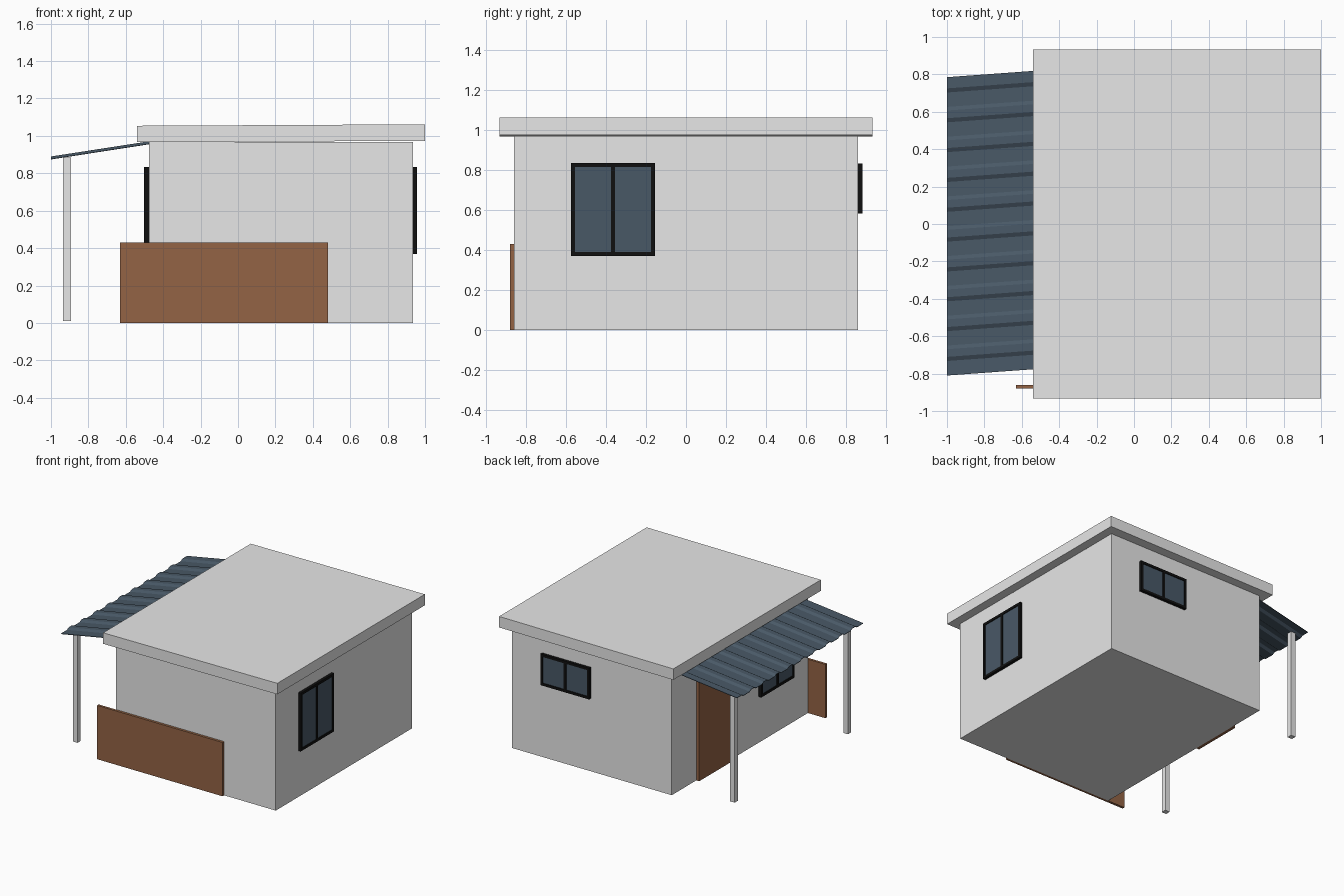
import bpy
import bmesh
import math
from mathutils import Matrix, Vector

cube = bpy.data.objects.get("Cube")
if cube:
    bpy.data.objects.remove(cube, do_unlink=True)


def material(name, rgb):
    m = bpy.data.materials.new(name)
    m.use_nodes = True
    m.diffuse_color = (*rgb, 1)
    m.node_tree.nodes["Principled BSDF"].inputs["Base Color"].default_value = (*rgb, 1)
    return m


PLASTER = material("pale_grey_plaster", (0.8, 0.8, 0.8))
WOOD = material("brown_wood", (0.295, 0.126, 0.06))
SLATE = material("slate_blue", (0.066, 0.099, 0.134))
BLACK = material("black_frame", (0.005, 0.005, 0.005))


def finish(name, bm, mat):
    mesh = bpy.data.meshes.new(name)
    bmesh.ops.recalc_face_normals(bm, faces=bm.faces)
    bm.to_mesh(mesh)
    bm.free()
    mesh.materials.append(mat)
    obj = bpy.data.objects.new(name, mesh)
    bpy.context.collection.objects.link(obj)
    return obj


def boxes(name, spans, mat, matrix=Matrix()):
    """One mesh made of boxes, each given by its (low, high) corners."""
    bm = bmesh.new()
    for low, high in spans:
        low, high = Vector(low), Vector(high)
        place = Matrix.Translation((low + high) / 2) @ Matrix.Diagonal((*(high - low), 1))
        bmesh.ops.create_cube(bm, size=1, matrix=matrix @ place)
    return finish(name, bm, mat)


def window(name, centre, width, height, turn, depth=0.022):
    """Two-pane window; local -y points out of the wall before turning."""
    w, h, f = width / 2, height / 2, 0.02
    place = Matrix.Translation(centre) @ Matrix.Rotation(turn, 4, "Z")
    rails = [((-w, -depth, s * h - f * (s > 0)), (w, 0, s * h + f * (s < 0))) for s in (-1, 1)]
    stiles = [((x, -depth, f - h), (x + f, 0, h - f)) for x in (-w, -f / 2, w - f)]
    boxes(name + "_frame", rails + stiles, BLACK, place)
    boxes(name + "_glass", [((f - w, -depth + 0.006, f - h), (w - f, 0, h - f))], SLATE, place)


# Main body
LEFT, RIGHT, SIDE = 0.936, -0.476, 0.86
boxes("walls", [((RIGHT, -SIDE, 0), (LEFT, SIDE, 0.968))], PLASTER)

# Overhanging roof slab, very slightly tilted
roof = boxes("roof_slab", [((-0.54, -0.932, 0.97), (1.0, 0.932, 1.058))], PLASTER)
for v in roof.data.vertices:
    v.co.z += 0.005 * (v.co.x - 0.23)

# Low wooden panel on the front, and the side door
boxes("front_panel", [((-0.63, -0.88, 0), (0.48, -SIDE, 0.43))], WOOD)
boxes("side_door", [((RIGHT - 0.026, 0.14, 0), (RIGHT, 0.55, 0.83))], WOOD)

# Windows on three walls
window("left_window", (LEFT, -0.365, 0.602), 0.42, 0.465, math.pi / 2)
window("right_window", (RIGHT, -0.445, 0.602), 0.42, 0.465, -math.pi / 2, 0.026)
window("back_window", (0.455, SIDE, 0.707), 0.43, 0.25, math.pi)

# Porch posts
for label, y in (("front", -0.73), ("back", 0.70)):
    boxes(label + "_porch_post", [((-0.935, y - 0.02, 0.01), (-0.894, y + 0.02, 0.884))], PLASTER)

# Corrugated porch roof: a repeated trapezoid profile swept up to the wall
PERIOD, RIDGE = 0.1595, 0.012
profile = [(-0.81, 0)]
for i in range(10):
    start = -0.81 + i * PERIOD
    profile += [(start + 0.078, 0), (start + 0.1, RIDGE)] if i == 9 else [
        (start + 0.078, 0), (start + 0.1, RIDGE),
        (start + 0.14, RIDGE), (start + PERIOD, 0)]
profile.append((0.785, RIDGE))
bm = bmesh.new()
outer = [bm.verts.new((-1.0, y, 0.876 + z)) for y, z in profile]
inner = [bm.verts.new((RIGHT, y + 0.038, 0.957 + z)) for y, z in profile]
for i in range(len(profile) - 1):
    bm.faces.new((outer[i], inner[i], inner[i + 1], outer[i + 1]))
sheet = finish("corrugated_porch_roof", bm, SLATE)
thick = sheet.modifiers.new("sheet_thickness", "SOLIDIFY")
thick.thickness = 0.004
thick.offset = 0
